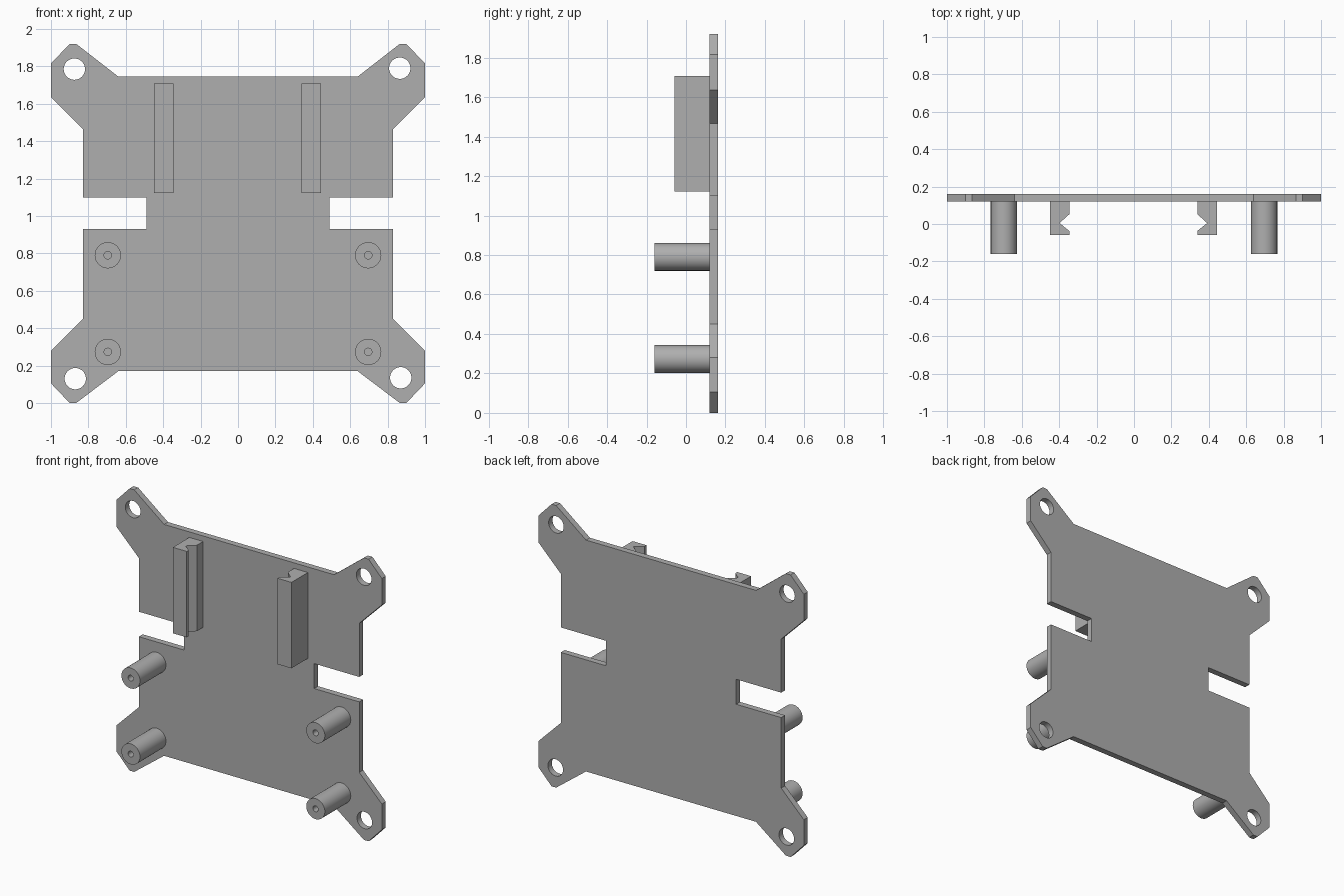
import bpy, bmesh
from math import sin, cos, tau, pi, radians

cube = bpy.data.objects.get("Cube")
if cube:
    bpy.data.objects.remove(cube, do_unlink=True)

grey = bpy.data.materials.new("plain_grey")
grey.use_nodes = True
colour = (0.43, 0.43, 0.43, 1)
grey.diffuse_color = colour
grey.node_tree.nodes["Principled BSDF"].inputs["Base Color"].default_value = colour


def circle(x, y, r, n=48):
    return [(x + r * cos(tau * i / n), y + r * sin(tau * i / n)) for i in range(n)]


def extrude(name, loops, depth, location, upright):
    """Fill closed loops (inner loops become holes) and extrude them about the location."""
    curve = bpy.data.curves.new(name, "CURVE")
    curve.dimensions = "2D"
    curve.fill_mode = "BOTH"
    curve.extrude = depth / 2
    for loop in loops:
        spline = curve.splines.new("POLY")
        spline.points.add(len(loop) - 1)
        for point, (x, y) in zip(spline.points, loop):
            point.co = (x, y, 0, 1)
        spline.use_cyclic_u = True
    obj = bpy.data.objects.new(name, curve)
    bpy.context.collection.objects.link(obj)
    obj.location = location
    obj.rotation_euler.x = pi / 2 if upright else 0
    bpy.ops.object.select_all(action="DESELECT")
    obj.select_set(True)
    bpy.context.view_layer.objects.active = obj
    bpy.ops.object.convert(target="MESH")
    obj = bpy.context.object
    bm = bmesh.new()
    bm.from_mesh(obj.data)
    bmesh.ops.remove_doubles(bm, verts=bm.verts, dist=1e-4)
    bmesh.ops.recalc_face_normals(bm, faces=bm.faces)
    bm.to_mesh(obj.data)
    bm.free()
    obj.data.materials.clear()
    obj.data.materials.append(grey)
    bpy.ops.object.shade_smooth_by_angle(angle=radians(30))
    return obj


# Flat plate with four ears, side slots and mounting holes
half = [(0.64, 0.17), (0.865, 0), (0.9, 0), (1, 0.105), (1, 0.28), (0.83, 0.45),
        (0.83, 0.93), (0.49, 0.93), (0.49, 1.1), (0.83, 1.1), (0.83, 1.465),
        (1, 1.635), (1, 1.815), (0.9, 1.92), (0.865, 1.92), (0.64, 1.745)]
outline = half + [(-x, z) for x, z in reversed(half)]
holes = [circle(x, z, 0.057) for x, z in
         [(-0.875, 1.785), (0.865, 1.79), (-0.87, 0.13), (0.87, 0.135)]]
extrude("plate", [outline] + holes, 0.042, (0, 0.14, 0), True)

# Hollow standoff pins on the front
for side, sx in (("left", 1), ("right", -1)):
    for level, z in (("upper", 0.79), ("lower", 0.273)):
        extrude(f"{side}_{level}_standoff", [circle(0, 0, 0.07), circle(0, 0, 0.02, 24)],
                0.28, (sx * 0.696, -0.02, z), True)

# Vertical rails with V grooves facing each other
groove = [(0.052, 0.12), (-0.052, 0.12), (-0.052, 0.052), (0, 0.005),
          (-0.052, -0.037), (-0.052, -0.058), (0.052, -0.058)]
for side, sx, x in (("left", 1, 0.391), ("right", -1, -0.398)):
    extrude(f"{side}_rail", [[(sx * u, v) for u, v in groove]], 0.585, (x, 0, 1.415), False)
